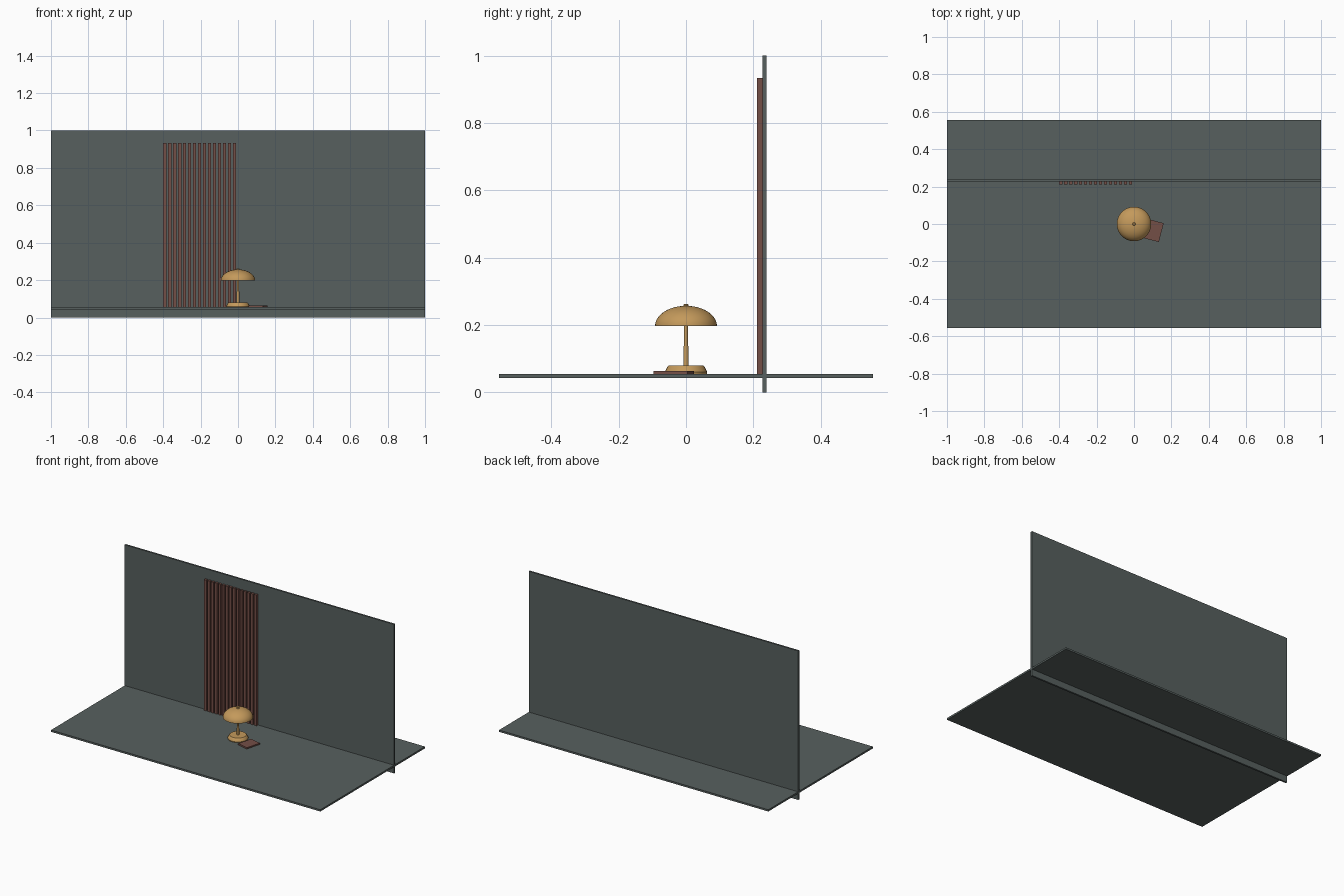
import bpy, bmesh, math

if "Cube" in bpy.data.objects:
    bpy.data.objects.remove(bpy.data.objects["Cube"])


def material(name, rgb):
    m = bpy.data.materials.new(name)
    m.diffuse_color = (*rgb, 1)
    m.use_nodes = True
    m.node_tree.nodes["Principled BSDF"].inputs["Base Color"].default_value = m.diffuse_color
    return m


slate = material("slate grey", (0.095, 0.117, 0.113))
brown = material("reddish brown", (0.175, 0.077, 0.062))
gold = material("brass gold", (0.55, 0.32, 0.105))


def box(name, lo, hi, mat, turn=0):
    """Box between two corners, turned about its own centre."""
    bpy.ops.mesh.primitive_cube_add(size=1, location=[(a + b) / 2 for a, b in zip(lo, hi)])
    ob = bpy.context.object
    ob.name = name
    ob.scale = [b - a for a, b in zip(lo, hi)]
    ob.rotation_euler.z = turn
    ob.data.materials.append(mat)
    return ob


def lathe(name, profile, mat, steps=48):
    """Spin a (radius, height) profile around the z axis."""
    bm = bmesh.new()
    verts = [bm.verts.new((r, 0, z)) for r, z in profile]
    edges = [bm.edges.new(pair) for pair in zip(verts, verts[1:])]
    bmesh.ops.spin(bm, geom=verts + edges, cent=(0, 0, 0), axis=(0, 0, 1),
                   angle=math.tau, steps=steps, use_duplicate=False)
    bmesh.ops.remove_doubles(bm, verts=bm.verts, dist=1e-5)
    bmesh.ops.recalc_face_normals(bm, faces=bm.faces)
    me = bpy.data.meshes.new(name)
    bm.to_mesh(me)
    bm.free()
    ob = bpy.data.objects.new(name, me)
    bpy.context.collection.objects.link(ob)
    me.materials.append(mat)
    bpy.ops.object.select_all(action='DESELECT')
    ob.select_set(True)
    bpy.context.view_layer.objects.active = ob
    bpy.ops.object.shade_smooth_by_angle(angle=math.radians(30))
    return ob


# Floor and back wall, crossing each other
FLOOR = 0.055
box("floor", (-1, -0.555, 0.043), (1, 0.555, FLOOR), slate)
box("back_wall", (-1, 0.227, 0), (1, 0.239, 1), slate)

# Vertical slats on the wall
for i in range(15):
    x = -0.401 + i * 0.0267
    box(f"slat_{i + 1}", (x, 0.211, FLOOR), (x + 0.0175, 0.227, 0.933), brown)

# Lamp base and two-part stem
lathe("lamp_base", [(0, FLOOR), (0.062, FLOOR), (0.063, 0.060), (0.060, 0.066),
                    (0.055, 0.076), (0.051, 0.080), (0, 0.080)], gold)
lathe("lower_stem", [(0, 0.079), (0.008, 0.079), (0.0075, 0.138), (0, 0.138)], gold, 24)
lathe("upper_stem", [(0, 0.137), (0.0055, 0.137), (0.0055, 0.252), (0, 0.252)], gold, 24)

# Hollow domed shade: outer curve up, inner curve down
N = 12
arc = [math.pi / 2 * i / N for i in range(N + 1)]
outer = [(0.092 * math.cos(a), 0.197 + 0.060 * math.sin(a)) for a in arc]
inner = [(0.089 * math.cos(a), 0.197 + 0.057 * math.sin(a)) for a in arc]
lathe("lamp_shade", outer[::-1] + inner, gold)

# Small knob on top of the shade
lathe("top_knob", [(0, 0.254), (0.008, 0.254), (0.008, 0.260), (0.006, 0.262), (0, 0.262)], gold, 24)

# Book lying beside the base
box("book", (0.067, -0.088, FLOOR), (0.147, 0.016, 0.064), brown, math.radians(-14.5))
